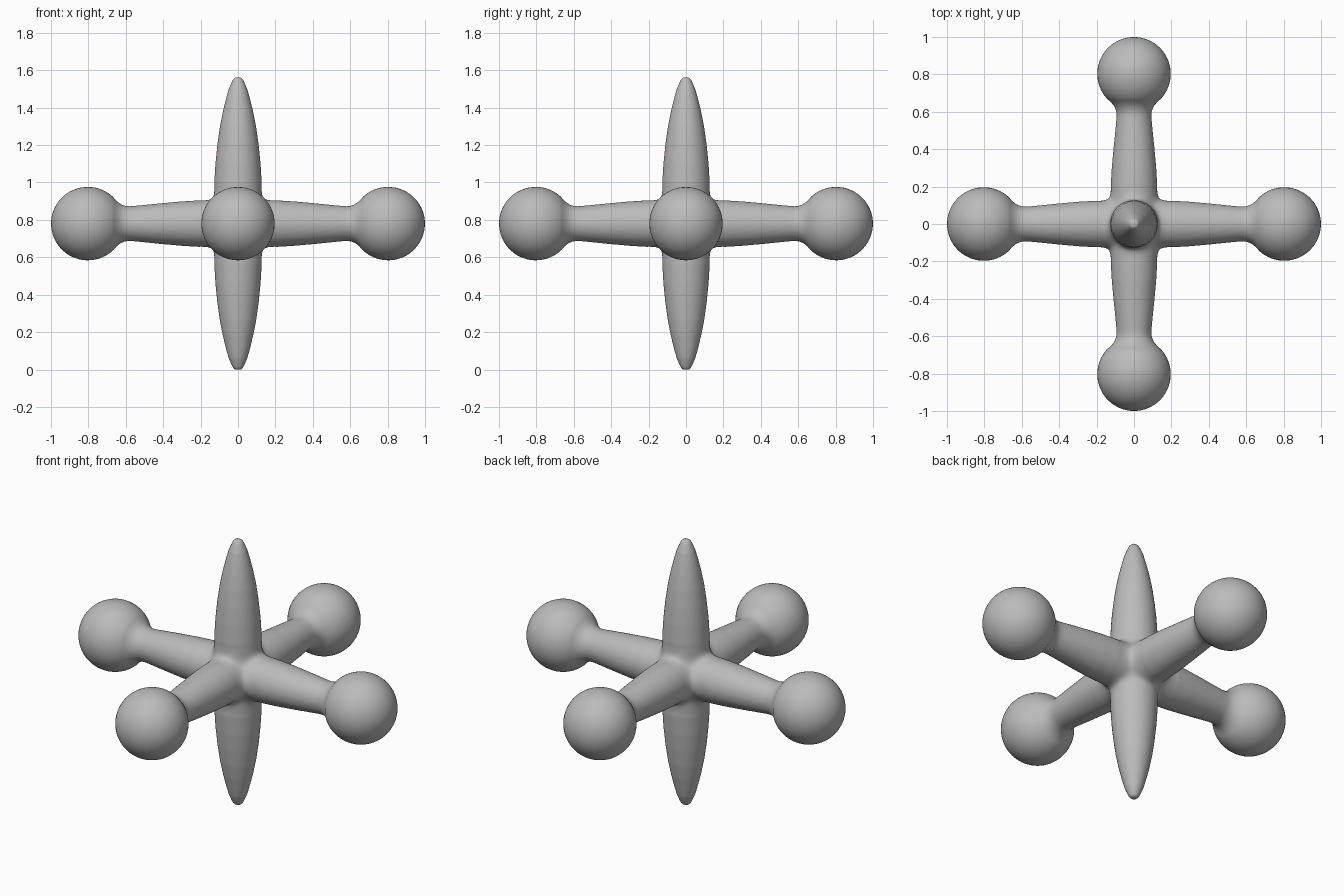
import bpy, bmesh, math
from mathutils import Matrix, Vector

if "Cube" in bpy.data.objects:
    bpy.data.objects.remove(bpy.data.objects["Cube"])

CENTRE_Z = 0.78
BALL_POS, BALL_R = 0.803, 0.197

# Half profiles: (distance from centre, radius)
spike = [(0, .132), (.12, .131), (.22, .127), (.32, .121), (.42, .111), (.52, .097),
         (.60, .081), (.67, .064), (.72, .050), (.76, .033), (.781, .022)]
arm = [(0, .130), (.12, .129), (.20, .125), (.30, .119), (.40, .110), (.50, .100),
       (.56, .094), (.59, .093), (.61, .097), (.63, .106), (.65, .122)]
# Continue the arm profile around its ball
for i in range(1, 16):
    a = math.radians(141 - i * 141 / 16)
    arm.append((BALL_POS + BALL_R * math.cos(a), BALL_R * math.sin(a)))
arm.append((BALL_POS + BALL_R, 0.002))


def add_lathe(bm, half, rotation, sides=40):
    """Revolve a mirrored half profile around z, then turn it to its axis."""
    profile = [(-d, r) for d, r in reversed(half[1:])] + half
    rings = []
    for d, r in profile:
        rings.append([bm.verts.new(rotation @ Vector((r * math.cos(2 * math.pi * k / sides),
                                                      r * math.sin(2 * math.pi * k / sides), d)))
                      for k in range(sides)])
    for low, high in zip(rings, rings[1:]):
        for k in range(sides):
            j = (k + 1) % sides
            bm.faces.new((low[k], low[j], high[j], high[k]))
    bm.faces.new(rings[0][::-1])
    bm.faces.new(rings[-1])


# Vertical spike and two crossing ball-ended bars
bm = bmesh.new()
add_lathe(bm, spike, Matrix.Identity(3))
add_lathe(bm, arm, Matrix.Rotation(math.pi / 2, 3, 'Y'))
add_lathe(bm, arm, Matrix.Rotation(math.pi / 2, 3, 'X'))
mesh = bpy.data.meshes.new("jack_body")
bm.to_mesh(mesh)
bm.free()
jack = bpy.data.objects.new("jack_body", mesh)
bpy.context.collection.objects.link(jack)
bpy.context.view_layer.objects.active = jack
jack.select_set(True)

# Fuse the bars into one skin
fuse = jack.modifiers.new("fuse", 'REMESH')
fuse.mode = 'VOXEL'
fuse.voxel_size = 0.012
bpy.ops.object.modifier_apply(modifier=fuse.name)

# Soften the creases where the bars meet
bm = bmesh.new()
bm.from_mesh(jack.data)
crease = []
for v in bm.verts:
    c = sorted(abs(x) for x in v.co)
    if c[2] < 0.21 and c[1] > 0.4 * c[2]:
        crease.append(v)
for _ in range(14):
    bmesh.ops.smooth_vert(bm, verts=crease, factor=0.5,
                          use_axis_x=True, use_axis_y=True, use_axis_z=True)
bm.to_mesh(jack.data)
bm.free()
jack.data.transform(Matrix.Translation((0, 0, CENTRE_Z)))

grey = bpy.data.materials.new("grey")
grey.diffuse_color = (0.5, 0.5, 0.5, 1)
grey.use_nodes = True
grey.node_tree.nodes["Principled BSDF"].inputs["Base Color"].default_value = grey.diffuse_color
jack.data.materials.clear()
jack.data.materials.append(grey)
bpy.ops.object.shade_smooth_by_angle(angle=math.radians(40))
